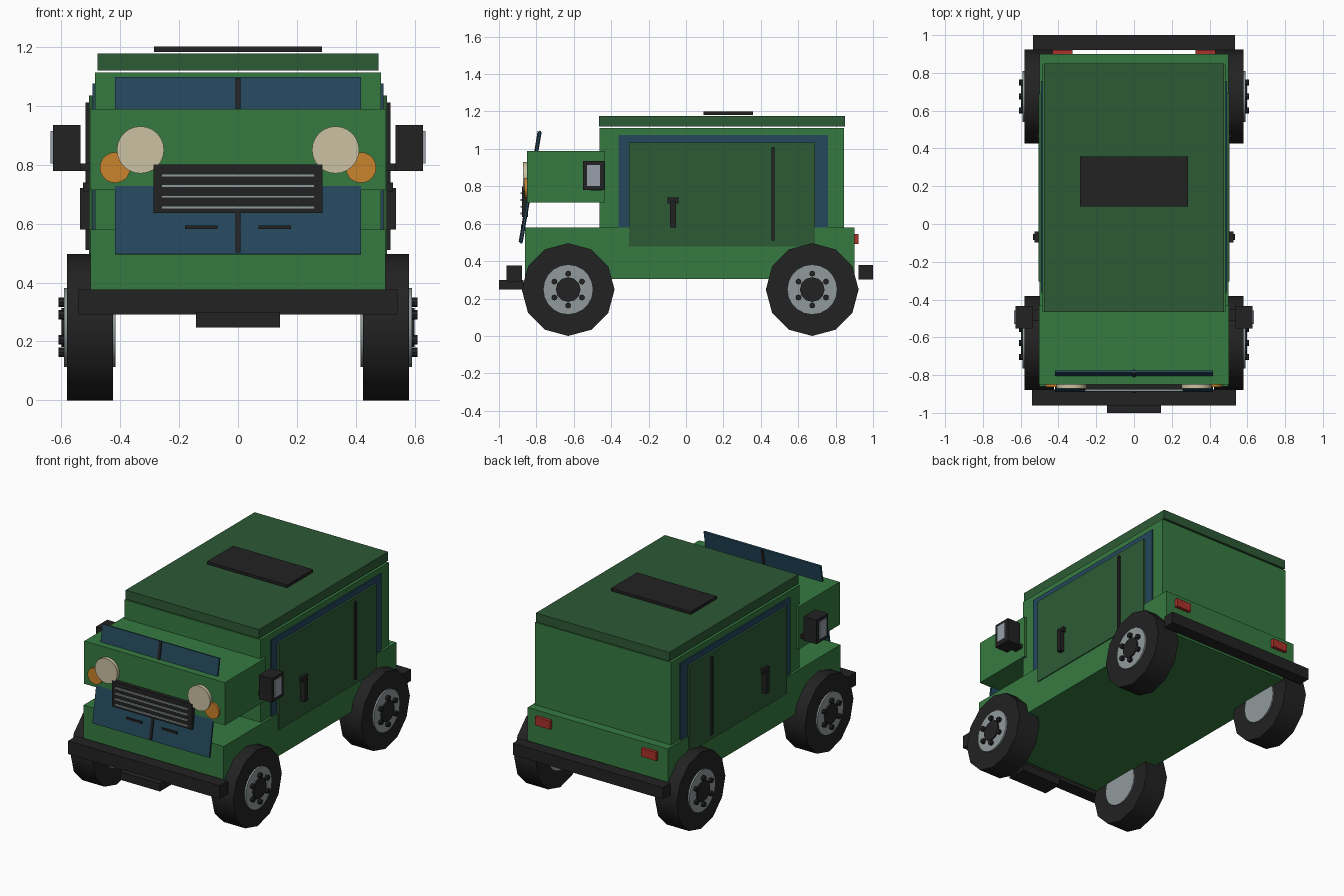
import bpy
import math
from mathutils import Matrix

cube = bpy.data.objects.get("Cube")
if cube:
    bpy.data.objects.remove(cube, do_unlink=True)


def material(name, rgb):
    # sRGB bytes to linear
    lin = [((c / 255 + 0.055) / 1.055) ** 2.4 for c in rgb] + [1.0]
    m = bpy.data.materials.new(name)
    m.use_nodes = True
    m.diffuse_color = lin
    m.node_tree.nodes["Principled BSDF"].inputs["Base Color"].default_value = lin
    return m


GREEN = material("body green", (54, 122, 65))
DARK = material("panel dark green", (45, 90, 53))
BLUE = material("window blue", (36, 72, 92))
BLACK = material("trim black", (34, 34, 34))
GREY = material("metal grey", (145, 154, 155))
MIRROR = material("mirror glass", (152, 160, 172))
CREAM = material("headlight cream", (203, 194, 162))
ORANGE = material("indicator orange", (202, 131, 45))
RED = material("tail light red", (172, 50, 42))


def box(name, mat, x, y, z, tilt=0.0):
    """Box from (low, high) ranges, optionally tilted about x."""
    mid = [(a + b) / 2 for a, b in (x, y, z)]
    bpy.ops.mesh.primitive_cube_add(size=1, location=mid, rotation=(tilt, 0, 0))
    ob = bpy.context.object
    ob.name = name
    ob.data.transform(Matrix.Diagonal([b - a for a, b in (x, y, z)] + [1]))
    ob.data.materials.append(mat)
    return ob


def pair(name, mat, x, y, z):
    """The same box on both sides; x is measured outwards."""
    box("left_" + name, mat, x, y, z)
    box("right_" + name, mat, (-x[1], -x[0]), y, z)


def disc(name, mat, centre, radius, depth, axis, sides, turn=0.0):
    """Cylinder along the x or y axis."""
    rot = (0, math.pi / 2, 0) if axis == "x" else (math.pi / 2, 0, 0)
    bpy.ops.mesh.primitive_cylinder_add(vertices=sides, radius=radius, depth=depth,
                                        location=centre, rotation=rot)
    ob = bpy.context.object
    ob.name = name
    ob.data.transform(Matrix.Rotation(turn, 4, "Z"))
    ob.data.materials.append(mat)
    bpy.ops.object.shade_smooth_by_angle(angle=math.radians(35))
    return ob


# Body shell
box("chassis", GREEN, (-0.5, 0.5), (-0.86, 0.9), (0.305, 0.58))
box("cabin", GREEN, (-0.485, 0.485), (-0.462, 0.845), (0.57, 1.112))
box("nose", GREEN, (-0.502, 0.502), (-0.85, -0.432), (0.713, 0.989))
box("roof", DARK, (-0.476, 0.476), (-0.465, 0.85), (1.119, 1.177))
box("roof_hatch", BLACK, (-0.285, 0.285), (0.093, 0.358), (1.182, 1.2))

# Side windows, doors and door fittings
pair("side_window", BLUE, (0.48, 0.493), (-0.362, 0.758), (0.55, 1.075))
pair("door", DARK, (0.47, 0.506), (-0.305, 0.69), (0.477, 1.035))
pair("door_bar", BLACK, (0.5, 0.517), (0.458, 0.474), (0.51, 1.01))
pair("handle_stem", BLACK, (0.5, 0.536), (-0.085, -0.053), (0.58, 0.72))
pair("handle_knob", BLACK, (0.5, 0.526), (-0.098, -0.04), (0.708, 0.74))

# Sloping windscreen passing through the nose
LEAN = -0.17
box("windscreen", BLUE, (-0.417, 0.417), (-0.838, -0.826), (0.491, 1.101), LEAN)
box("windscreen_divider", BLACK, (-0.009, 0.009), (-0.844, -0.822), (0.496, 1.097), LEAN)
pair("wiper", BLACK, (0.07, 0.18), (-0.882, -0.87), (0.581, 0.594))

# Grille with slats
box("grille", BLACK, (-0.286, 0.286), (-0.876, -0.845), (0.635, 0.8))
for i in range(4):
    z = 0.655 + i * 0.036
    box(f"grille_slat_{i + 1}", GREY, (-0.26, 0.26), (-0.886, -0.87), (z - 0.005, z + 0.005))

# Bumpers and front step
box("front_bumper", BLACK, (-0.541, 0.541), (-0.96, -0.877), (0.292, 0.376))
box("front_step", BLACK, (-0.143, 0.143), (-1.0, -0.87), (0.248, 0.298))
box("rear_bumper", BLACK, (-0.535, 0.535), (0.922, 1.0), (0.303, 0.378))

# Lamps
pair("tail_light", RED, (0.325, 0.432), (0.89, 0.921), (0.492, 0.546))
for side, s in (("left", 1), ("right", -1)):
    disc(side + "_headlight", CREAM, (s * 0.331, -0.857, 0.85), 0.08, 0.03, "y", 24)
    disc(side + "_indicator", ORANGE, (s * 0.417, -0.853, 0.79), 0.052, 0.022, "y", 20)

# Wing mirrors
pair("mirror", BLACK, (0.535, 0.628), (-0.552, -0.435), (0.779, 0.934))
pair("mirror_glass", MIRROR, (0.62, 0.636), (-0.53, -0.459), (0.803, 0.914))
pair("mirror_arm", BLACK, (0.49, 0.54), (-0.51, -0.45), (0.778, 0.803))

# Wheels with hub, cap and six bolts
R = 0.248
for end, y in (("front", -0.63), ("rear", 0.675)):
    for side, s in (("left", 1), ("right", -1)):
        tag = f"{end}_{side}_"
        disc(tag + "tyre", BLACK, (s * 0.502, y, R), R, 0.156, "x", 12)
        disc(tag + "hub", GREY, (s * 0.503, y, R), 0.134, 0.174, "x", 20)
        disc(tag + "hub_cap", BLACK, (s * 0.585, y, R), 0.066, 0.028, "x", 12)
        for i in range(6):
            a = i * math.pi / 3
            spot = (s * 0.595, y + 0.085 * math.sin(a), R + 0.085 * math.cos(a))
            disc(f"{tag}bolt_{i + 1}", BLACK, spot, 0.016, 0.028, "x", 8)
